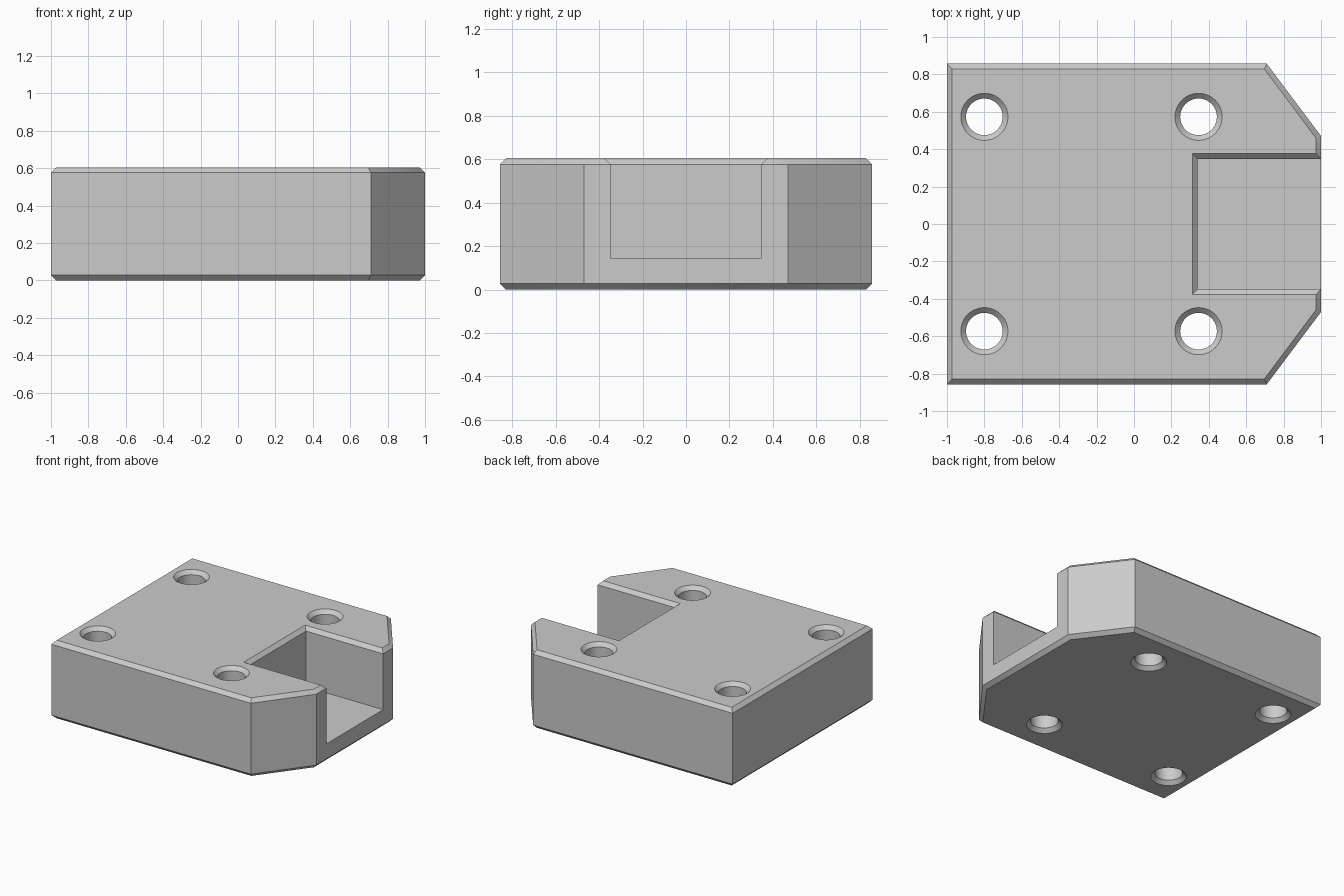
import bpy
import bmesh
import math

if "Cube" in bpy.data.objects:
    bpy.data.objects.remove(bpy.data.objects["Cube"], do_unlink=True)

HEIGHT = 0.605
CHAMFER = 0.028
OVER = 0.05  # how far cutters reach past the surfaces

# Material
grey = bpy.data.materials.new("light grey")
grey.use_nodes = True
colour = (0.6, 0.6, 0.6, 1)
grey.diffuse_color = colour
grey.node_tree.nodes["Principled BSDF"].inputs["Base Color"].default_value = colour


def loft(name, rings, chamfer=0):
    """Solid skinned through a stack of (outline, z) rings."""
    bm = bmesh.new()
    loops = [[bm.verts.new((x, y, z)) for x, y in outline] for outline, z in rings]
    n = len(loops[0])
    for low, high in zip(loops, loops[1:]):
        for i in range(n):
            j = (i + 1) % n
            bm.faces.new((low[i], low[j], high[j], high[i]))
    bm.faces.new(loops[0][::-1])
    bm.faces.new(loops[-1])
    if chamfer:
        rims = [e for e in bm.edges if abs(e.verts[0].co.z - e.verts[1].co.z) < 1e-5]
        bmesh.ops.bevel(bm, geom=rims, offset=chamfer, segments=1, affect='EDGES')
    bmesh.ops.recalc_face_normals(bm, faces=bm.faces)
    mesh = bpy.data.meshes.new(name)
    bm.to_mesh(mesh)
    bm.free()
    mesh.materials.append(grey)
    obj = bpy.data.objects.new(name, mesh)
    bpy.context.collection.objects.link(obj)
    return obj


def circle(x, y, r, sides=48):
    steps = [2 * math.pi * i / sides for i in range(sides)]
    return [(x + r * math.cos(a), y + r * math.sin(a)) for a in steps]


def slot_outline(grow):
    x, y = 0.34 - grow, 0.348 + grow
    return [(x, -y), (1.2, -y), (1.2, y), (x, y)]


def hole_cutter(x, y):
    r, wide = 0.098, 0.126 + OVER
    sink = wide - r
    return loft("hole_cutter", [
        (circle(x, y, wide), -OVER),
        (circle(x, y, r), sink - OVER),
        (circle(x, y, r), HEIGHT + OVER - sink),
        (circle(x, y, wide), HEIGHT + OVER)])


# Main block with two clipped corners and chamfered rims
outline = [(-1, -0.857), (0.71, -0.857), (1, -0.47),
           (1, 0.47), (0.71, 0.857), (-1, 0.857)]
block = loft("mounting_block", [(outline, 0), (outline, HEIGHT)], CHAMFER)

# Open slot with a flared top edge, and four countersunk through holes
flare = CHAMFER + OVER
cutters = [loft("slot_cutter", [
    (slot_outline(0), 0.145),
    (slot_outline(0), HEIGHT - CHAMFER),
    (slot_outline(flare), HEIGHT + OVER)])]
cutters += [hole_cutter(x, y) for x in (-0.8, 0.345) for y in (-0.573, 0.573)]

bpy.context.view_layer.objects.active = block
for cutter in cutters:
    cutter.hide_render = True
    cut = block.modifiers.new("cut", 'BOOLEAN')
    cut.operation = 'DIFFERENCE'
    cut.solver = 'EXACT'
    cut.object = cutter
    bpy.ops.object.modifier_apply(modifier=cut.name)
    bpy.data.objects.remove(cutter, do_unlink=True)

# Smooth hole walls, crisp edges elsewhere
bpy.ops.object.select_all(action='DESELECT')
block.select_set(True)
bpy.ops.object.shade_smooth_by_angle(angle=math.radians(30))
